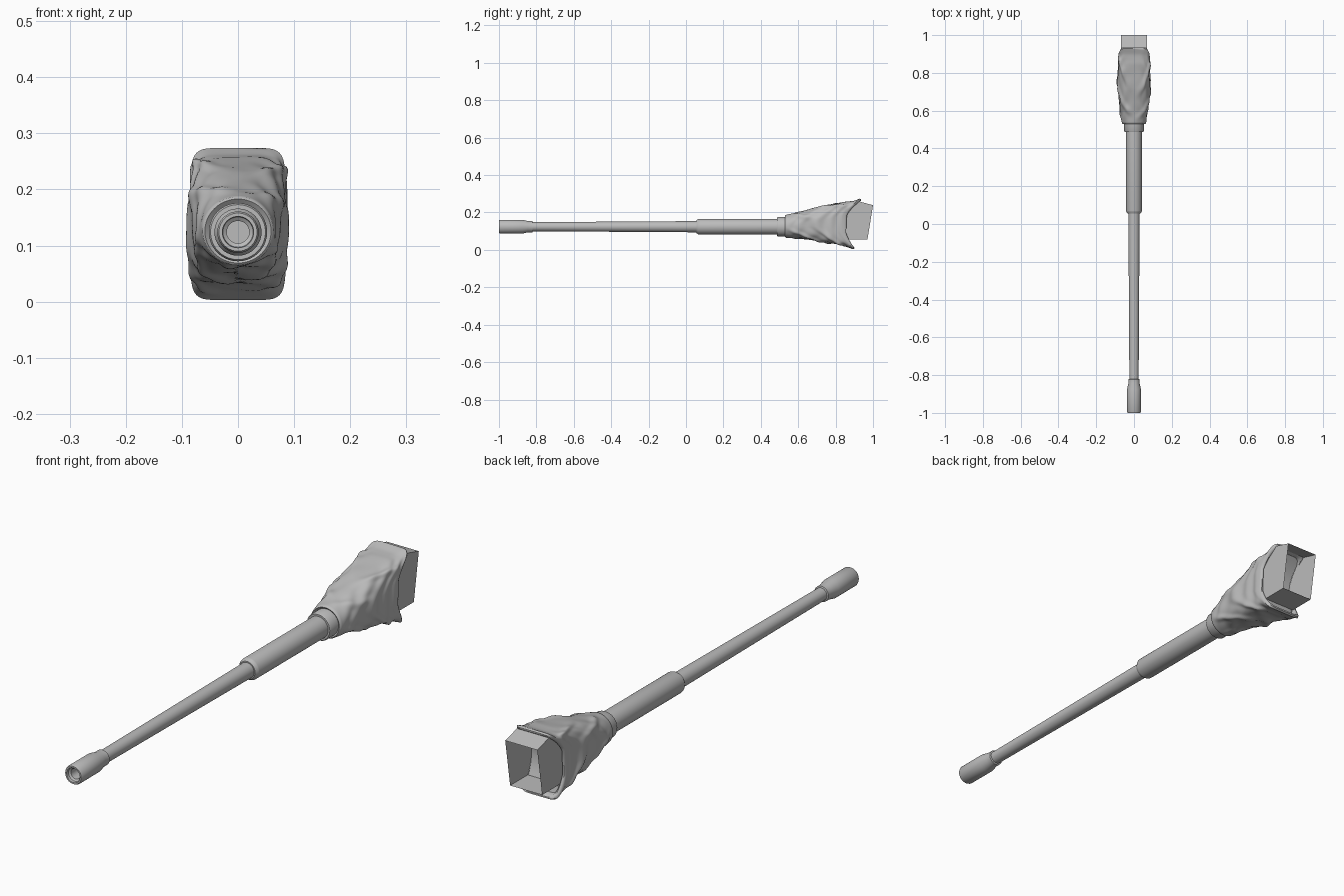
import bpy, bmesh, math
from math import sin, cos, pi

if "Cube" in bpy.data.objects:
    bpy.data.objects.remove(bpy.data.objects["Cube"])

AXIS_Z = 0.124
grey = bpy.data.materials.new("plain grey")
grey.diffuse_color = (0.5, 0.5, 0.5, 1)
grey.use_nodes = True
grey.node_tree.nodes["Principled BSDF"].inputs["Base Color"].default_value = grey.diffuse_color


def finish(name, bm, angle=35):
    bmesh.ops.recalc_face_normals(bm, faces=bm.faces)
    me = bpy.data.meshes.new(name)
    bm.to_mesh(me)
    bm.free()
    ob = bpy.data.objects.new(name, me)
    bpy.context.collection.objects.link(ob)
    me.materials.append(grey)
    bpy.ops.object.select_all(action='DESELECT')
    ob.select_set(True)
    bpy.context.view_layer.objects.active = ob
    bpy.ops.object.shade_smooth_by_angle(angle=math.radians(angle))
    return ob


def loft(bm, rings):
    """Bridge closed rings of points with quads."""
    rows = [[bm.verts.new(p) for p in ring] for ring in rings]
    n = len(rows[0])
    for a, b in zip(rows, rows[1:]):
        for i in range(n):
            j = (i + 1) % n
            bm.faces.new((a[i], a[j], b[j], b[i]))
    return rows


def lathe(name, profile, n=40, caps=(False, False)):
    """Turn (y, radius) pairs around the gun axis."""
    bm = bmesh.new()
    rows = loft(bm, [[(r * cos(2 * pi * i / n), y, AXIS_Z + r * sin(2 * pi * i / n))
                      for i in range(n)] for y, r in profile])
    for row, cap in zip((rows[0], rows[-1]), caps):
        if cap:
            bm.faces.new(row)
    return finish(name, bm)


# Turned barrel parts
lathe("muzzle", [(-0.93, 0.020), (-0.985, 0.020), (-0.99, 0.027), (-1.0, 0.028),
                 (-1.0, 0.034), (-0.994, 0.037), (-0.875, 0.037), (-0.845, 0.030),
                 (-0.822, 0.030), (-0.82, 0.024)], caps=(True, False))
lathe("barrel", [(-0.83, 0.0245), (-0.40, 0.027), (0.07, 0.030)])
lathe("sleeve", [(0.055, 0.029), (0.055, 0.034), (0.066, 0.041), (0.07, 0.042), (0.50, 0.042)])
lathe("collar", [(0.487, 0.041), (0.487, 0.049), (0.492, 0.052), (0.55, 0.052)])


def lerp(table, t):
    for (t0, v0), (t1, v1) in zip(table, table[1:]):
        if t <= t1:
            return v0 + (v1 - v0) * (t - t0) / (t1 - t0)
    return table[-1][1]


TOP = [(0, 0.187), (0.12, 0.197), (0.45, 0.232), (0.8, 0.258), (0.92, 0.262), (1, 0.274)]
BOTTOM = [(0, 0.065), (0.2, 0.062), (0.5, 0.044), (0.88, 0.022), (1, 0.003)]
WIDTH = [(0, 0.063), (0.2, 0.076), (0.5, 0.085), (0.75, 0.088), (1, 0.085)]
POWER = [(0, 2.0), (0.3, 2.8), (0.7, 4.5), (1, 7)]


def rear_y(z):
    """Curved rear edge, bowed forward at mid height."""
    d = z - 0.14
    return 0.842 + (4.9 if d > 0 else 2.7) * d * d


def section(t, a, shrink=0.0):
    top, bot = lerp(TOP, t), lerp(BOTTOM, t)
    p = 2 / lerp(POWER, t)
    c, s = cos(a), sin(a)
    x = (lerp(WIDTH, t) - shrink) * math.copysign(abs(c) ** p, c)
    z = (top + bot) / 2 + ((top - bot) / 2 - shrink) * math.copysign(abs(s) ** p, s)
    return x, z


def fold(t, a):
    """Slanting cloth creases, fading at both ends."""
    u = abs(math.remainder(a - pi / 2, 2 * pi))
    side = 1 if cos(a) >= 0 else -1
    f = (0.5 + 0.5 * sin(15 * t - 4.0 * u + 0.8 * side + 1.3 * sin(4 * t + u))) ** 4
    g = sin(27 * t + 5 * u - side + sin(7 * t))
    return (0.007 * f + 0.0018 * g - 0.003) * min(1, 6 * t, 7 * (1 - t)) * min(1, 2 * u + 0.2)


# Canvas cover, round at the collar and squared at the rear
N, M = 112, 44
angles = [2 * pi * (i + 0.5) / N for i in range(N)]
rings = []
for shrink, y in ((0.012, 0.537), (0.004, 0.530)):
    rings.append([(section(0, a, shrink)[0], y, section(0, a, shrink)[1]) for a in angles])
for k in range(M + 1):
    t = k / M
    ring = []
    for a in angles:
        x, z = section(t, a, -fold(t, a))
        ring.append((x, 0.533 + t * (rear_y(section(1, a)[1]) - 0.533), z))
    rings.append(ring)
# Rolled hem, then the cloth turns in towards the breech frame
for shrink, dy in ((0.004, 0.007), (0.010, 0.007), (0.015, 0.0), (0.017, -0.02)):
    rings.append([(x, rear_y(section(1, a)[1]) + dy, z)
                  for a in angles for x, z in [section(1, a, shrink)]])
inner = []
for a in angles:
    x, z = section(1, a, 0.015)
    z = max(0.057, min(0.258, z))
    inner.append((max(-0.066, min(0.066, x)), rear_y(z) + 0.002, z))
rings.append(inner)
bm = bmesh.new()
loft(bm, rings)
finish("canvas_cover", bm, 50)

# Open breech frame: curved front wall, four walls, slanted open rear
bm = bmesh.new()
W, Z0, Z1, STEPS = 0.068, 0.055, 0.262, 14
cols = []
for k in range(STEPS + 1):
    f = k / STEPS
    zf = Z0 + (Z1 - Z0) * f
    zr = Z0 + (0.239 - Z0) * f
    cols.append([bm.verts.new(p) for p in (
        (-W, 0.970 + 0.030 * f, zr), (-W, rear_y(zf), zf),
        (W, rear_y(zf), zf), (W, 0.970 + 0.030 * f, zr))])
for a, b in zip(cols, cols[1:]):
    for i in range(3):
        bm.faces.new((a[i], a[i + 1], b[i + 1], b[i]))
for c in (cols[0], cols[-1]):
    bm.faces.new(c)
finish("breech_frame", bm, 30)
